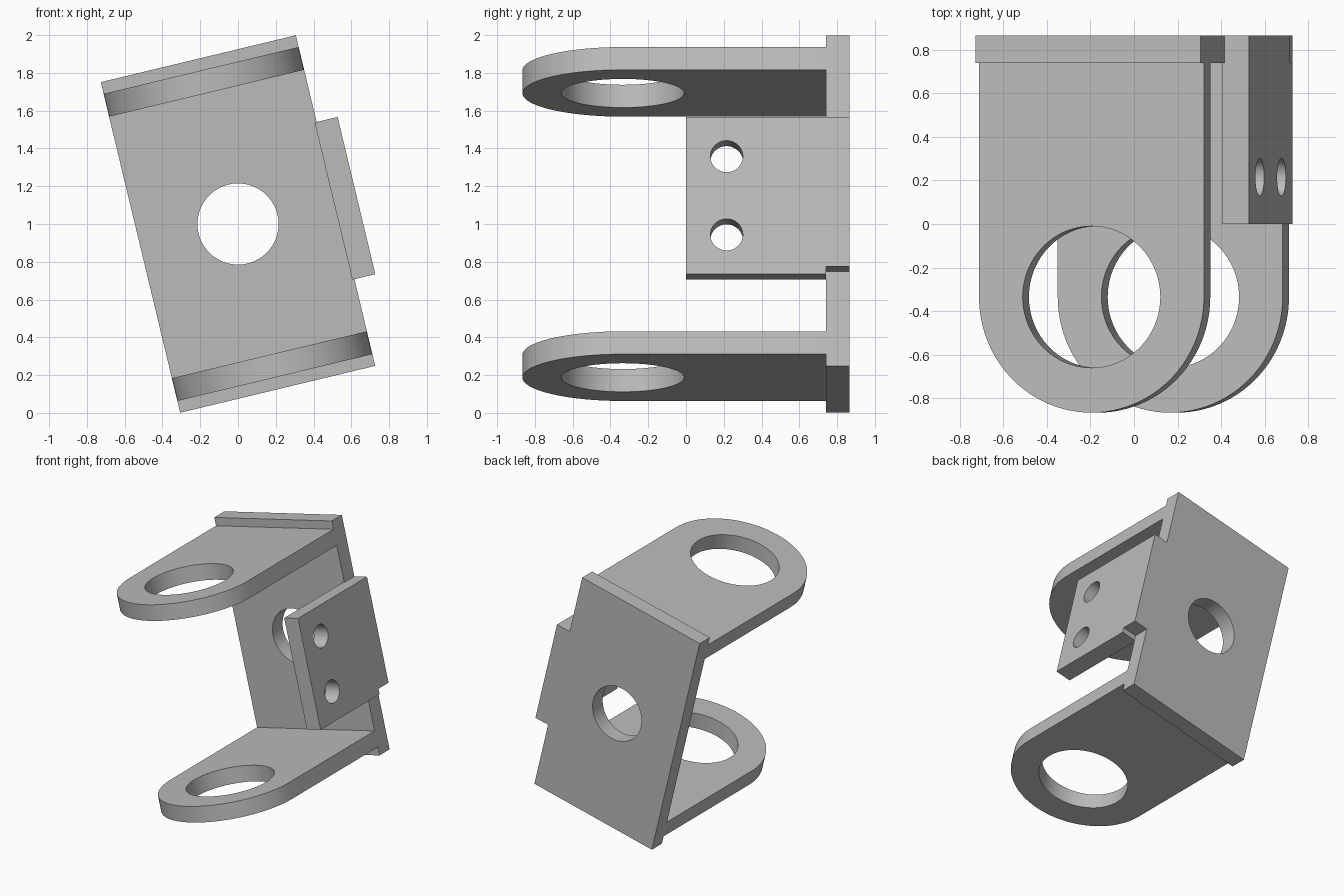
import bpy, bmesh, math
from mathutils import Matrix, Vector

cube = bpy.data.objects.get("Cube")
if cube:
    bpy.data.objects.remove(cube, do_unlink=True)

GREY = (0.5, 0.5, 0.5, 1.0)
metal = bpy.data.materials.new("plain_grey")
metal.use_nodes = True
metal.diffuse_color = GREY
metal.node_tree.nodes["Principled BSDF"].inputs["Base Color"].default_value = GREY

# Whole bracket leans sideways about its centre
TILT = Matrix.Translation((0, 0, 1)) @ Matrix.Rotation(math.radians(-13.5), 4, 'Y')

HALF_W, HALF_H = 0.531, 0.90
BACK, INNER, FRONT = 0.866, 0.74, -0.866
EYE_Y = FRONT + HALF_W


def arc(cx, cy, r, start, end, steps):
    angles = [math.radians(start + (end - start) * i / steps) for i in range(steps + 1)]
    return [(cx + r * math.cos(a), cy + r * math.sin(a)) for a in angles]


def circle(cx, cy, r):
    return arc(cx, cy, r, 0, 360, 64)[:-1]


def prism(name, outline, axis, low, high):
    """Extrude a 2D outline along the given axis, between two levels."""
    def place(p, level):
        co = list(p)
        co.insert(axis, level)
        return Vector(co)
    bm = bmesh.new()
    face = bm.faces.new([bm.verts.new(place(p, low)) for p in outline])
    moved = bmesh.ops.extrude_face_region(bm, geom=[face])["geom"]
    step = place((0, 0), high - low)
    bmesh.ops.translate(bm, vec=step, verts=[g for g in moved if isinstance(g, bmesh.types.BMVert)])
    bmesh.ops.recalc_face_normals(bm, faces=bm.faces)
    mesh = bpy.data.meshes.new(name)
    bm.to_mesh(mesh)
    bm.free()
    obj = bpy.data.objects.new(name, mesh)
    obj.matrix_world = TILT
    bpy.context.collection.objects.link(obj)
    return obj


def part(name, outline, axis, low, high, holes):
    """Solid plate with round through-holes."""
    obj = prism(name, outline, axis, low, high)
    obj.data.materials.append(metal)
    bpy.ops.object.select_all(action='DESELECT')
    bpy.context.view_layer.objects.active = obj
    obj.select_set(True)
    for hole in holes:
        cutter = prism("hole_cutter", circle(*hole), axis, low - 0.1, high + 0.1)
        cutter.hide_render = True
        cut = obj.modifiers.new("hole", 'BOOLEAN')
        cut.operation = 'DIFFERENCE'
        cut.solver = 'EXACT'
        cut.object = cutter
        bpy.ops.object.modifier_apply(modifier=cut.name)
        bpy.data.objects.remove(cutter, do_unlink=True)
    bpy.ops.object.shade_smooth_by_angle(angle=math.radians(30))
    return obj


# Side plate dimensions, shared with the tab that carries it
SIDE_IN, SIDE_OUT, SIDE_H, TAB_LOW = 0.52, 0.645, 0.428, -0.385

# Back plate with side tab and central hole
back_outline = [
    (-HALF_W, -HALF_H), (HALF_W, -HALF_H), (HALF_W, TAB_LOW), (SIDE_OUT, TAB_LOW),
    (SIDE_OUT, SIDE_H), (HALF_W, SIDE_H), (HALF_W, HALF_H), (-HALF_W, HALF_H),
]
part("back_plate", back_outline, 1, INNER, BACK, [(0, 0, 0.215)])

# Two round-ended lugs, each with a large eye
lug_outline = [(HALF_W, INNER), (-HALF_W, INNER)] + arc(0, EYE_Y, HALF_W, 180, 360, 48)
for name, side in (("upper_lug", 1), ("lower_lug", -1)):
    low, high = sorted((side * 0.712, side * 0.836))
    part(name, lug_outline, 2, low, high, [(0, EYE_Y, 0.325)])

# Side mounting plate with two bolt holes
side_outline = [(0, -SIDE_H), (INNER, -SIDE_H), (INNER, SIDE_H), (0, SIDE_H)]
part("side_plate", side_outline, 0, SIDE_IN, SIDE_OUT,
     [(0.215, z, 0.086) for z in (-0.213, 0.213)])
